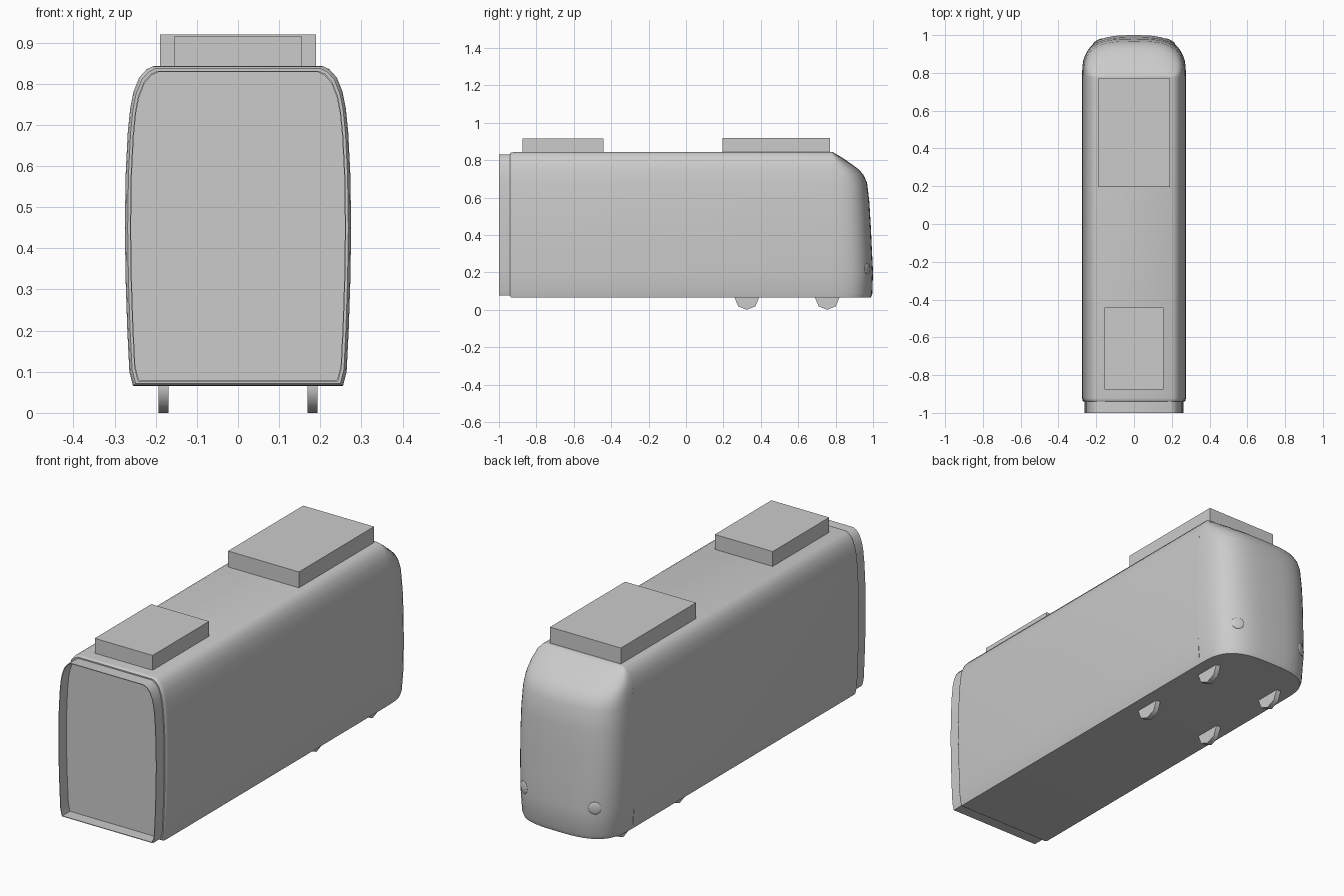
import bpy, bmesh
from math import sin, cos, pi, atan2, radians
from mathutils import Matrix

if "Cube" in bpy.data.objects:
    bpy.data.objects.remove(bpy.data.objects["Cube"], do_unlink=True)

grey = bpy.data.materials.new("light grey")
grey.use_nodes = True
GREY = (0.6, 0.6, 0.6, 1)
grey.diffuse_color = GREY
grey.node_tree.nodes["Principled BSDF"].inputs["Base Color"].default_value = GREY


def finish(name, bm, smooth=None):
    bmesh.ops.recalc_face_normals(bm, faces=bm.faces)
    mesh = bpy.data.meshes.new(name)
    bm.to_mesh(mesh)
    bm.free()
    mesh.materials.append(grey)
    ob = bpy.data.objects.new(name, mesh)
    bpy.context.collection.objects.link(ob)
    if smooth:
        bpy.ops.object.select_all(action="DESELECT")
        ob.select_set(True)
        bpy.context.view_layer.objects.active = ob
        bpy.ops.object.shade_smooth_by_angle(angle=radians(smooth))
    return ob


def loft(name, rings, smooth, closed=True, cap_start=True, cap_end=True):
    """Skin a list of equal-length point rings."""
    bm = bmesh.new()
    rows = [[bm.verts.new(p) for p in ring] for ring in rings]
    n = len(rows[0])
    for a, b in zip(rows, rows[1:]):
        for i in range(n if closed else n - 1):
            j = (i + 1) % n
            bm.faces.new((a[i], a[j], b[j], b[i]))
    if cap_start:
        bm.faces.new(rows[0])
    if cap_end:
        bm.faces.new(rows[-1])
    return finish(name, bm, smooth)


# Cross-section: half width at each height
SECTION = [(.255, .065), (.264, .1), (.269, .2), (.273, .32), (.275, .45), (.273, .58),
           (.268, .68), (.262, .74), (.254, .78), (.24, .815), (.222, .835), (.205, .843)]
MID = .454


def section(y, sx=1, sz=1):
    half = [(w * sx, y, MID + (z - MID) * sz) for w, z in SECTION]
    return half + [(-x, yy, z) for x, yy, z in reversed(half)]


# Main body shell with a softened front edge
loft("car_body", [section(-.94, .975, .985), section(-.934, .992, .996),
                  section(-.922), section(.78)], 35)

# Gangway collar: open flange around the recessed end wall
loft("gangway_collar", [section(-.935, .955, .97), section(-1, .955, .97),
                        section(-1, .945, .962), section(-.942, .945, .962)], 35,
     cap_start=False)

# Rounded cab nose: plan outlines stacked by height
NOSE = [(.065, .988), (.085, .996), (.2, 1), (.32, .994), (.45, .988), (.58, .98), (.68, .968),
        (.72, .95), (.75, .925), (.78, .885), (.815, .833), (.835, .798), (.843, .785)]


def width_at(z):
    for (w0, z0), (w1, z1) in zip(SECTION, SECTION[1:]):
        if z <= z1:
            return w0 + (w1 - w0) * (z - z0) / (z1 - z0)
    return SECTION[-1][0]


def outline(z, front, steps=24):
    pts = []
    for i in range(steps + 1):
        a = pi * i / steps
        c, s = cos(a), max(sin(a), 0)
        x = abs(c) ** (2 / 3) * (1 if c > 0 else -1)
        pts.append((width_at(z) * x, .78 + (front - .78) * s ** (2 / 3), z))
    return pts


loft("cab_nose", [outline(z, f) for z, f in NOSE], 40, closed=False)


# Roof equipment boxes
def box(name, half_width, y0, y1, z0, z1):
    bm = bmesh.new()
    bmesh.ops.create_cube(bm, size=1)
    bmesh.ops.scale(bm, vec=(2 * half_width, y1 - y0, z1 - z0), verts=bm.verts)
    bmesh.ops.translate(bm, vec=(0, (y0 + y1) / 2, (z0 + z1) / 2), verts=bm.verts)
    finish(name, bm)


box("rear_roof_unit", .19, .195, .77, .83, .92)
box("front_roof_unit", .155, -.875, -.442, .83, .915)

# Wheels and lamps, mirrored left and right
for side, label in ((1, "left"), (-1, "right")):
    for y, place in ((.325, "inner"), (.755, "outer")):
        bm = bmesh.new()
        bmesh.ops.create_cone(bm, cap_ends=True, segments=8, radius1=.065, radius2=.065,
                              depth=.025, matrix=Matrix.Translation((side * .181, y, .065))
                              @ Matrix.Rotation(pi / 2, 4, "Y"))
        finish(f"{place}_wheel_{label}", bm, 50)

    bm = bmesh.new()
    turn = Matrix.Rotation(-side * atan2(1.83, 3.7), 4, "Z")
    bmesh.ops.create_uvsphere(bm, u_segments=16, v_segments=8, radius=.03,
                              matrix=Matrix.Translation((side * .19, .969, .22)) @ turn
                              @ Matrix.Diagonal((1, .2, 1, 1)))
    finish(f"lamp_{label}", bm, 60)
